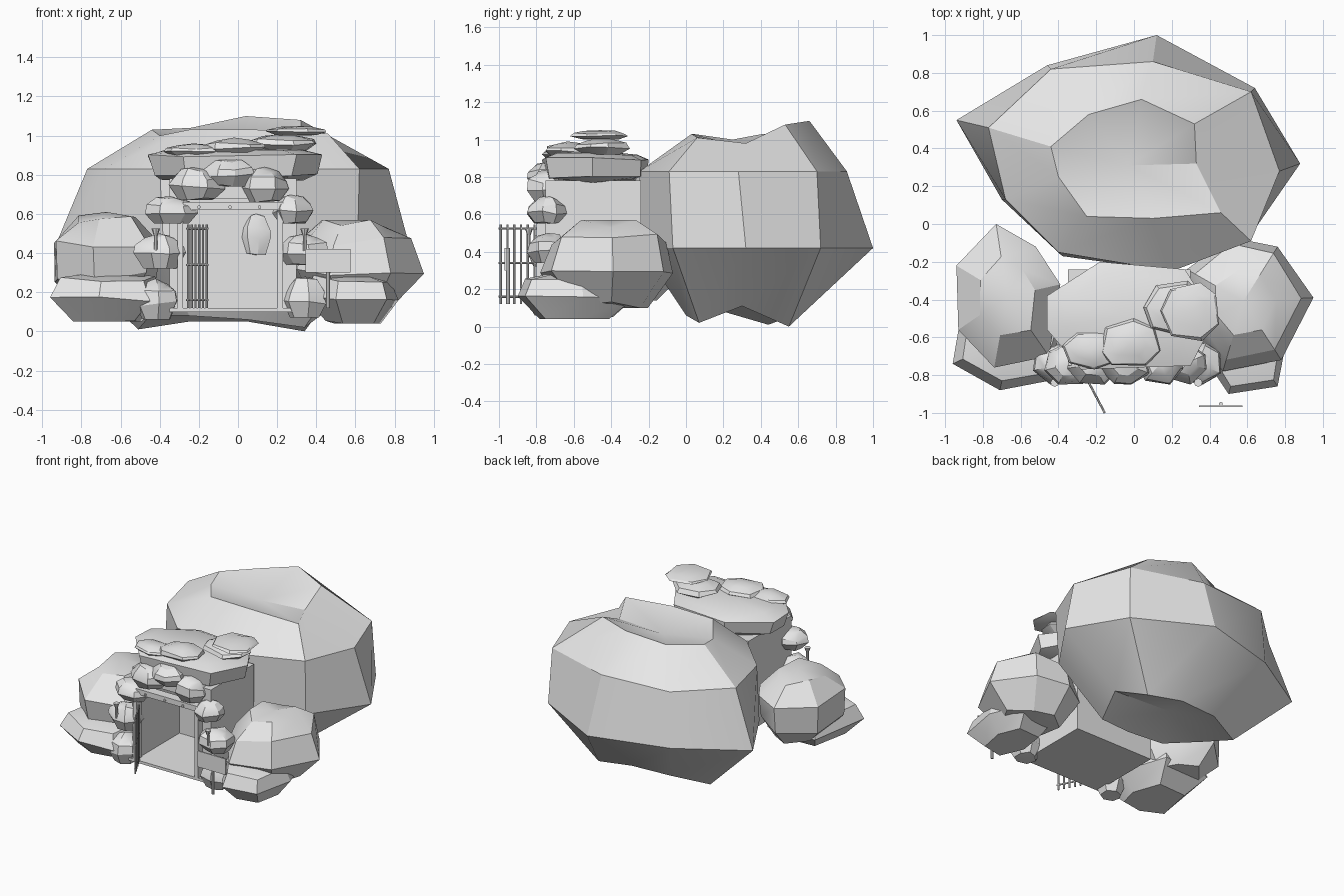
import bpy, math, random
from mathutils import Vector

random.seed(7)

if "Cube" in bpy.data.objects:
    bpy.data.objects.remove(bpy.data.objects["Cube"], do_unlink=True)

GREY = (0.8, 0.8, 0.8, 1.0)
stone = bpy.data.materials.new("pale grey")
stone.use_nodes = True
stone.diffuse_color = GREY
stone.node_tree.nodes["Principled BSDF"].inputs["Base Color"].default_value = GREY


def finish(obj, name, smooth=False):
    obj.name = name
    obj.data.materials.clear()
    obj.data.materials.append(stone)
    if smooth:
        bpy.ops.object.select_all(action="DESELECT")
        obj.select_set(True)
        bpy.context.view_layer.objects.active = obj
        bpy.ops.object.shade_smooth_by_angle(angle=math.radians(28))
    return obj


def loft(name, rings, low, high):
    """Skin equal rings of points and close both ends with a fan."""
    n = len(rings[0])
    verts = [p for ring in rings for p in ring] + [low, high]
    faces = []
    last = (len(rings) - 1) * n
    for i in range(n):
        j = (i + 1) % n
        for r in range(0, last, n):
            faces.append((r + i, r + j, r + n + j, r + n + i))
        faces.append((j, i, len(verts) - 2))
        faces.append((last + i, last + j, len(verts) - 1))
    mesh = bpy.data.meshes.new(name)
    mesh.from_pydata(verts, [], faces)
    obj = bpy.data.objects.new(name, mesh)
    bpy.context.collection.objects.link(obj)
    return finish(obj, name, True)


def ragged_outline(xs, ys, sides=7):
    """Uneven polygon that exactly fills the given ranges."""
    start = random.random()
    angles = [(i + start + random.uniform(-0.2, 0.2)) * math.tau / sides
              for i in range(sides)]
    fit = []
    for func, (lo, hi) in ((math.cos, xs), (math.sin, ys)):
        vals = [func(a) for a in angles]
        span = max(vals) - min(vals)
        fit.append([lo + (v - min(vals)) / span * (hi - lo) for v in vals])
    return list(zip(*fit))


PEBBLE = [(0.65, 0.0), (1.0, 0.4), (0.93, 0.65), (0.55, 0.9)]


def rock(name, outline, zs, profile=PEBBLE):
    """Faceted rock: the plan outline scaled by (scale, level) pairs."""
    cx = sum(p[0] for p in outline) / len(outline)
    cy = sum(p[1] for p in outline) / len(outline)
    height = zs[1] - zs[0]
    rings = []
    for scale, level in profile:
        ring = []
        for x, y in outline:
            s = scale * (1 if scale == 1 else random.uniform(0.93, 1.04))
            lift = min(1, max(0, level + random.uniform(-0.07, 0.07)))
            ring.append((cx + (x - cx) * s, cy + (y - cy) * s, zs[0] + height * lift))
        rings.append(ring)
    return loft(name, rings, (cx, cy, zs[0]), (cx, cy, zs[1]))


def pebble(name, xs, ys, zs):
    return rock(name, ragged_outline(xs, ys), zs)


def box(name, xs, ys, zs):
    centre = [(a + b) / 2 for a, b in (xs, ys, zs)]
    bpy.ops.mesh.primitive_cube_add(size=1, location=centre)
    obj = bpy.context.object
    obj.scale = [b - a for a, b in (xs, ys, zs)]
    return finish(obj, name)


def rod(name, start, end, radius, tip=None):
    a, b = Vector(start), Vector(end)
    bpy.ops.mesh.primitive_cone_add(vertices=8, radius1=radius,
                                    radius2=radius if tip is None else tip,
                                    depth=(b - a).length, location=(a + b) / 2)
    obj = bpy.context.object
    obj.rotation_euler = (b - a).to_track_quat("Z", "Y").to_euler()
    return finish(obj, name, True)


# Large boulder behind the cave, hollow on top and underneath
base = [(.34, .07, .02), (.42, .3, .11), (.34, .55, 0), (.05, .57, .05),
        (-.25, .55, .05), (-.51, .44, .01), (-.45, .2, .08),
        (-.25, 0, .08), (.05, 0, .06)]
middle = [(.61, -.07), (.88, .32), (.64, .72), (.12, 1), (-.46, .84),
          (-.94, .55), (-.7, .13), (-.38, -.17), (.2, -.24)]
upper = [(.62, -.09), (.77, .28), (.62, .7), (.1, .86), (-.44, .82),
         (-.77, .51), (-.68, .13), (-.4, -.15), (.2, -.25)]
crown = [(.46, .06, 1.01), (.33, .32, .98), (.32, .53, 1.08), (.04, .66, 1.1),
         (-.24, .58, 1.04), (-.44, .41, 1.03), (-.4, .25, 1),
         (-.25, .04, 1.03), (.1, .03, 1.03)]
loft("rear_boulder", [base, [(x, y, .42) for x, y in middle],
                      [(x, y, .83) for x, y in upper], crown],
     (-.05, .3, .13), (-.03, .31, .96))

# Boulders on either side of the entrance
rock("right_upper_boulder",
     [(-.39, -.32), (-.52, -.12), (-.73, 0), (-.94, -.22), (-.93, -.56),
      (-.74, -.76), (-.45, -.7)], (.14, .61),
     [(.6, 0), (.95, .3), (1, .68), (.55, .92)])
rock("left_upper_boulder",
     [(.95, -.39), (.76, -.12), (.51, -.07), (.28, -.24), (.3, -.55),
      (.47, -.78), (.78, -.72)], (.1, .57),
     [(.6, 0), (1, .4), (.88, .77), (.5, .95)])
LOW_BOULDER = [(.62, 0), (1, .46), (.88, .85)]
rock("right_lower_boulder",
     [(-.4, -.6), (-.5, -.25), (-.88, -.27), (-.96, -.74), (-.71, -.88),
      (-.45, -.83)], (.05, .31), LOW_BOULDER)
rock("left_lower_boulder",
     [(.82, -.55), (.72, -.28), (.42, -.3), (.34, -.66), (.5, -.9),
      (.76, -.86)], (.04, .31), LOW_BOULDER)

# Chamber: floor, walls and ceiling, open at the front
box("floor", (-.35, .3), (-.8, -.24), (.1, .12))
box("back_wall", (-.35, .3), (-.28, -.24), (.1, .74))
box("right_wall", (-.35, -.29), (-.75, -.24), (.1, .78))
box("left_wall", (.23, .3), (-.75, -.24), (.1, .78))
box("ceiling", (-.35, .3), (-.75, -.24), (.68, .78))
pebble("inner_rock", (.02, .17), (-.32, -.25), (.39, .6))

# Door frame with bolts
box("right_door_post", (-.31, -.28), (-.8, -.74), (.11, .64))
box("left_door_post", (.2, .23), (-.8, -.74), (.11, .64))
box("lintel", (-.28, .23), (-.81, -.74), (.62, .66))
for x in (-.2, -.04, .11):
    rod("lintel_bolt", (x, -.8, .635), (x, -.818, .635), .009)

# Roof slab and the stones lying on it
rock("roof_slab",
     [(.43, -.5), (.27, -.24), (-.18, -.2), (-.46, -.38), (-.46, -.56),
      (-.28, -.77), (.3, -.75)], (.77, .935),
     [(.84, .05), (.95, .2), (1, .75), (.8, .95)])
pebble("high_stone", (.14, .45), (-.62, -.31), (1, 1.05))
pebble("high_stone_support", (.05, .4), (-.6, -.3), (.92, 1.01))
pebble("middle_stone", (-.18, .14), (-.75, -.5), (.9, .99))
pebble("right_stone", (-.38, -.08), (-.77, -.57), (.89, .96))

# Stones around the doorway: centre, width, bottom, top
ARCH = [
    ("right_foot_stone", -.42, .22, .06, .27),
    ("right_torch_stone", -.4, .27, .32, .5),
    ("right_shoulder_stone", -.34, .27, .55, .69),
    ("right_arch_stone", -.21, .29, .67, .84),
    ("key_stone", -.06, .29, .74, .88),
    ("left_arch_stone", .14, .24, .66, .84),
    ("left_shoulder_stone", .28, .21, .55, .7),
    ("left_torch_stone", .33, .26, .34, .5),
    ("left_foot_stone", .34, .23, .07, .28),
]
for name, x, width, bottom, top in ARCH:
    pebble(name, (x - width / 2, x + width / 2), (-.85, -.63), (bottom, top))

# Torches
for side, x in (("right", -.42), ("left", .34)):
    rod(side + "_torch_handle", (x, -.84, .41), (x, -.84, .5), .009)
    rod(side + "_torch_bowl", (x, -.84, .49), (x, -.84, .525), .01, .022)
    rod(side + "_torch_bracket", (x, -.84, .44), (x, -.76, .44), .009)

# Barred gate, standing open
hinge, edge = Vector((-.255, -.81, 0)), Vector((-.16, -.99, 0))
for i in range(6):
    p = hinge.lerp(edge, i / 5)
    rod("gate_bar", p + Vector((0, 0, .12)), p + Vector((0, 0, .545)), .006)
reach = (edge - hinge).normalized() * .012
for z in (.16, .34, .525):
    up = Vector((0, 0, z))
    rod("gate_rail", hinge - reach + up, edge + reach + up, .006)

# Sign on a post
box("sign_board", (.345, .575), (-.97, -.96), (.3, .42))
rod("sign_post", (.46, -.952, .12), (.46, -.952, .42), .01)
